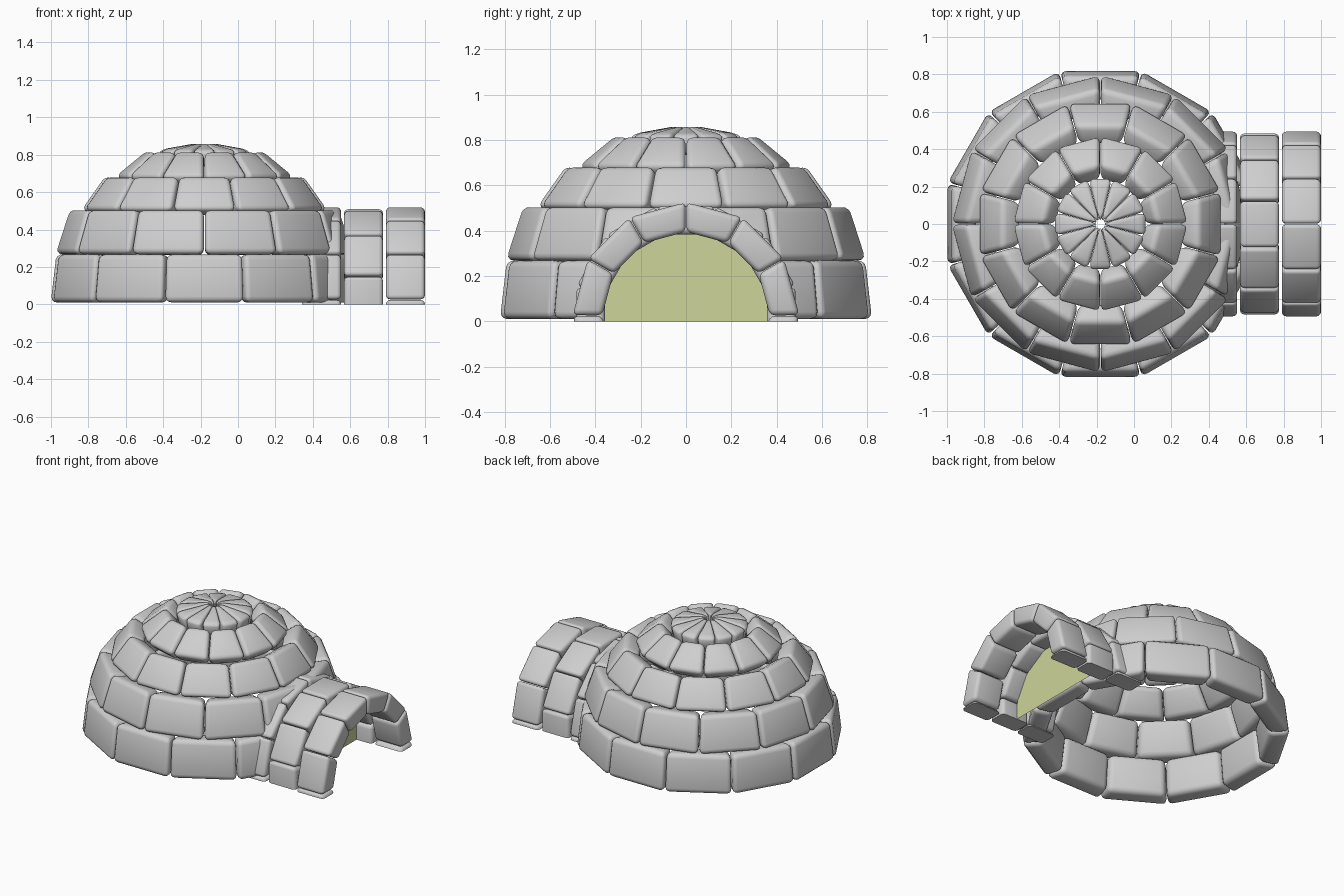
import bpy, bmesh, math
from mathutils import Vector

if "Cube" in bpy.data.objects:
    bpy.data.objects.remove(bpy.data.objects["Cube"])

DOME_X = -0.18      # dome axis
ARCH_Z = 0.025      # height of the tunnel axis
COUNT = 12          # blocks in a full ring
STEP = 2 * math.pi / COUNT


def material(name, rgb):
    mat = bpy.data.materials.new(name)
    mat.use_nodes = True
    mat.diffuse_color = (*rgb, 1)
    mat.node_tree.nodes["Principled BSDF"].inputs["Base Color"].default_value = (*rgb, 1)
    return mat


snow = material("snow_grey", (0.62, 0.62, 0.62))
glow = material("pale_yellow_green", (0.62, 0.66, 0.32))


def around_dome(r, h, a):
    return Vector((DOME_X + r * math.cos(a), r * math.sin(a), h))


def around_tunnel(r, h, a):
    return Vector((h, r * math.cos(a), ARCH_Z + r * math.sin(a)))


def to_object(name, bm, mat):
    bmesh.ops.recalc_face_normals(bm, faces=bm.faces)
    mesh = bpy.data.meshes.new(name)
    bm.to_mesh(mesh)
    bm.free()
    mesh.materials.append(mat)
    obj = bpy.data.objects.new(name, mesh)
    bpy.context.collection.objects.link(obj)
    return obj


def smooth(obj):
    bpy.ops.object.select_all(action='DESELECT')
    obj.select_set(True)
    bpy.context.view_layer.objects.active = obj
    bpy.ops.object.shade_smooth_by_angle(angle=math.radians(50))


def block_ring(profile, place, shift, bevel, kind='OFFSET'):
    """Twelve flat, rounded blocks swept from a four-point section."""
    bm = bmesh.new()
    gap = 0.004
    for i in range(COUNT):
        a0 = (i + shift) * STEP + gap
        a1 = (i + 1 + shift) * STEP - gap
        grow = 1 / math.cos(STEP / 2)
        start, end = ([bm.verts.new(place(r * grow, h, a)) for r, h in profile]
                      for a in (a0, a1))
        bm.faces.new(start)
        bm.faces.new(end[::-1])
        for k in range(4):
            n = (k + 1) % 4
            bm.faces.new((start[n], start[k], end[k], end[n]))
    bmesh.ops.recalc_face_normals(bm, faces=bm.faces)
    bmesh.ops.bevel(bm, geom=bm.edges[:], offset=bevel, offset_type=kind,
                    segments=3, profile=0.5, affect='EDGES', clamp_overlap=True)
    return bm


# Dome courses: outer bottom, outer top, inner top, inner bottom (radius, height)
courses = {
    "dome_base_course": ((0.82, 0.01), (0.79, 0.27), (0.66, 0.26), (0.69, 0.01)),
    "dome_second_course": ((0.775, 0.27), (0.70, 0.51), (0.57, 0.48), (0.65, 0.26)),
    "dome_third_course": ((0.655, 0.505), (0.525, 0.69), (0.42, 0.63), (0.54, 0.47)),
    "dome_fourth_course": ((0.465, 0.685), (0.30, 0.825), (0.22, 0.73), (0.38, 0.61)),
}
dome = []
for row, (name, profile) in enumerate(courses.items()):
    shift = -0.5 if row % 2 == 0 else 0
    dome.append(to_object(name, block_ring(profile, around_dome, shift, 0.032), snow))

# Crown of tapering wedges
crown = ((0.245, 0.825), (0.025, 0.865), (0.025, 0.76), (0.225, 0.73))
smooth(to_object("dome_crown", block_ring(crown, around_dome, -0.5, 20, 'PERCENT'), snow))

# Doorway cut through the two lowest courses
bm = bmesh.new()
bmesh.ops.create_cone(bm, cap_ends=True, segments=24, radius1=0.43, radius2=0.43, depth=0.7)
for v in bm.verts:
    x, y, z = v.co
    v.co = (0.55 + z, y, ARCH_Z + x)
cutter = to_object("doorway_cutter", bm, snow)
cutter.hide_render = True
for obj in dome[:2]:
    mod = obj.modifiers.new("doorway", 'BOOLEAN')
    mod.operation = 'DIFFERENCE'
    mod.solver = 'EXACT'
    mod.object = cutter
    bpy.context.view_layer.objects.active = obj
    bpy.ops.object.modifier_apply(modifier=mod.name)
bpy.data.objects.remove(cutter)
for obj in dome:
    smooth(obj)

# Tunnel arches, with staggered joints, sliced off at the ground
for i, name in enumerate(("tunnel_inner_arch", "tunnel_middle_arch", "tunnel_entrance_arch")):
    x0 = 0.342 + 0.224 * i
    x1 = x0 + 0.21
    profile = ((0.483, x0), (0.483, x1), (0.357, x1), (0.357, x0))
    bm = block_ring(profile, around_tunnel, -0.5 if i == 1 else 0, 0.024)
    bmesh.ops.bisect_plane(bm, geom=bm.verts[:] + bm.edges[:] + bm.faces[:],
                           plane_co=(0, 0, 0), plane_no=(0, 0, 1), clear_inner=True)
    bmesh.ops.holes_fill(bm, edges=[e for e in bm.edges if e.is_boundary], sides=0)
    smooth(to_object(name, bm, snow))

# Flat screen closing the tunnel
bm = bmesh.new()
arc = [around_tunnel(0.368, 0.66, math.pi * k / 24) for k in range(25)]
feet = [Vector((0.66, -0.368, 0)), Vector((0.66, 0.368, 0))]
bm.faces.new([bm.verts.new(p) for p in arc + feet])
to_object("doorway_screen", bm, glow)
